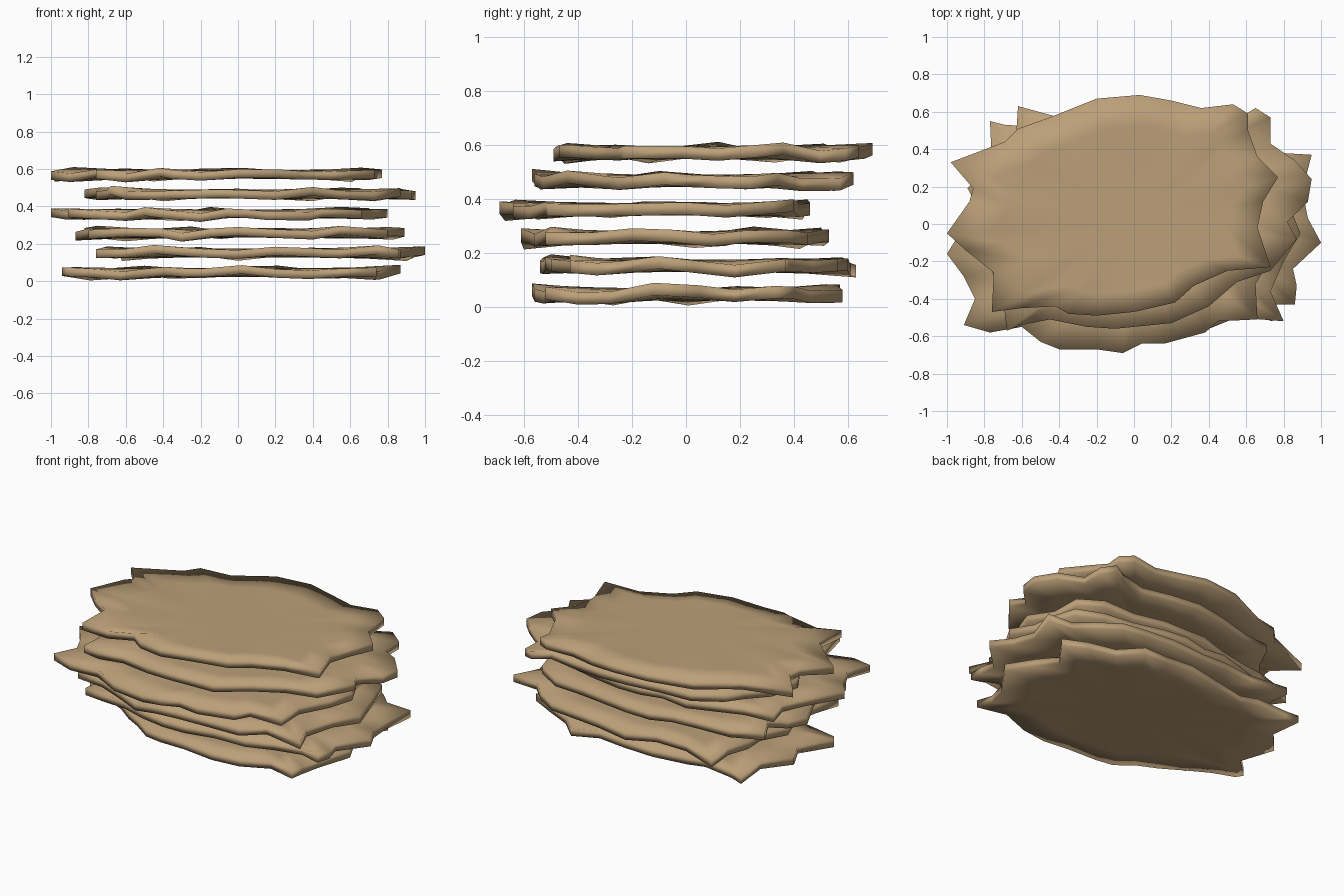
import bpy
import bmesh
import math
import random

default_cube = bpy.data.objects.get("Cube")
if default_cube:
    bpy.data.objects.remove(default_cube, do_unlink=True)

THICKNESS = 0.046
RINGS = (1.0, 0.76, 0.5, 0.25)

tan = bpy.data.materials.new("tan")
tan.use_nodes = True
colour = (0.5, 0.35, 0.19, 1.0)
tan.diffuse_color = colour
tan.node_tree.nodes["Principled BSDF"].inputs["Base Color"].default_value = colour


def rim_waves(count, rng):
    """Gentle random ups and downs around the rim, kept within a fixed range."""
    phase = rng.uniform(0, math.tau)
    waves = []
    for i in range(count):
        ripple = math.sin(9 * math.tau * i / count + phase) * 0.012
        waves.append(ripple + rng.uniform(-0.01, 0.01))
    return waves


def wavy_sheet(name, height, outline, seed):
    """A thin sheet with a ragged outline, flat in the middle and rippled at the rim."""
    rng = random.Random(seed)
    count = len(outline)
    waves = rim_waves(count, rng)
    bm = bmesh.new()

    def skin(side):
        rings = []
        for scale in RINGS:
            ring = []
            for (x, y), wave in zip(outline, waves):
                z = height + side * THICKNESS / 2 + wave * scale ** 4
                ring.append(bm.verts.new((x * scale, y * scale, z)))
            rings.append(ring)
        centre = bm.verts.new((0, 0, height + side * THICKNESS / 2))
        for i in range(count):
            j = (i + 1) % count
            for outer, inner in zip(rings, rings[1:]):
                bm.faces.new((outer[i], outer[j], inner[j], inner[i]))
            bm.faces.new((rings[-1][i], rings[-1][j], centre))
        return rings[0]

    # Upper and lower skins joined by the rim
    upper = skin(1)
    lower = skin(-1)
    for i in range(count):
        j = (i + 1) % count
        bm.faces.new((lower[i], lower[j], upper[j], upper[i]))
    bmesh.ops.recalc_face_normals(bm, faces=bm.faces[:])

    mesh = bpy.data.meshes.new(name)
    bm.to_mesh(mesh)
    bm.free()
    for polygon in mesh.polygons:
        polygon.use_smooth = True
    mesh.materials.append(tan)
    sheet = bpy.data.objects.new(name, mesh)
    bpy.context.collection.objects.link(sheet)


# Outlines run counter-clockwise from the front left corner
bottom_outline = [
    (-.91, -.18), (-.77, -.22), (-.63, -.27), (-.5, -.38), (-.39, -.45),
    (-.28, -.52), (-.17, -.54), (.02, -.57), (.21, -.56), (.38, -.53),
    (.56, -.47), (.74, -.52), (.73, -.4), (.76, -.28), (.87, -.12),
    (.78, .05), (.71, .18), (.82, .33), (.68, .4), (.52, .46),
    (.4, .58), (.22, .55), (.04, .57), (-.15, .55), (-.37, .51),
    (-.5, .52), (-.69, .53), (-.77, .55), (-.76, .34), (-.89, .19),
    (-.79, .01), (-.94, -.14)]

second_outline = [
    (-.76, -.44), (-.6, -.46), (-.45, -.5), (-.3, -.53), (-.15, -.54),
    (0, -.53), (.2, -.52), (.4, -.5), (.55, -.43), (.75, -.43),
    (.86, -.43), (.87, -.33), (.85, -.24), (1, -.1), (.93, .03),
    (.9, .18), (.95, .37), (.78, .38), (.69, .47), (.55, .56),
    (.4, .58), (.2, .6), (0, .61), (-.2, .58), (-.4, .57),
    (-.62, .63), (-.63, .48), (-.68, .35), (-.66, .2), (-.75, .05),
    (-.7, -.1), (-.72, -.27)]

third_outline = [
    (-.8, -.46), (-.6, -.5), (-.42, -.57), (-.3, -.6), (-.15, -.61),
    (0, -.61), (.2, -.58), (.4, -.56), (.55, -.5), (.8, -.52),
    (.73, -.36), (.8, -.2), (.89, -.05), (.83, .1), (.8, .22),
    (.75, .37), (.6, .45), (.4, .47), (.2, .51), (.05, .53),
    (-.1, .51), (-.25, .5), (-.4, .47), (-.6, .42), (-.82, .38),
    (-.75, .25), (-.82, .15), (-.87, .03), (-.79, -.15), (-.76, -.3)]

fourth_outline = [
    (-.91, -.54), (-.77, -.58), (-.6, -.55), (-.5, -.63), (-.4, -.67),
    (-.2, -.67), (-.06, -.69), (.04, -.64), (.16, -.64), (.38, -.58),
    (.45, -.52), (.66, -.51), (.65, -.32), (.75, -.15), (.8, 0),
    (.72, .15), (.7, .32), (.55, .4), (.35, .42), (.15, .46),
    (0, .46), (-.15, .45), (-.3, .43), (-.5, .38), (-.65, .35),
    (-.83, .31), (-.8, .18), (-.87, .05), (-1, -.16), (-.91, -.28),
    (-.85, -.4)]

fifth_outline = [
    (-.68, -.57), (-.6, -.54), (-.45, -.51), (-.25, -.55), (-.1, -.56),
    (0, -.55), (.2, -.53), (.4, -.44), (.55, -.31), (.73, -.25),
    (.87, -.08), (.82, .01), (.93, .12), (.95, .24), (.86, .34),
    (.73, .43), (.73, .57), (.65, .62), (.55, .56), (.4, .55),
    (.2, .58), (0, .59), (-.2, .56), (-.4, .52), (-.6, .47),
    (-.65, .35), (-.75, .22), (-.82, .05), (-.73, -.1), (-.76, -.25),
    (-.7, -.4)]

top_outline = [
    (-.76, -.47), (-.6, -.45), (-.42, -.44), (-.35, -.48), (-.2, -.49),
    (0, -.47), (.22, -.42), (.32, -.33), (.5, -.25), (.73, -.23),
    (.66, -.02), (.69, .12), (.77, .25), (.66, .36), (.61, .5),
    (.61, .59), (.53, .64), (.36, .62), (.2, .66), (.03, .69),
    (-.2, .67), (-.45, .57), (-.62, .51), (-.69, .44), (-.98, .33),
    (-.86, .19), (-.88, .12), (-1, -.05), (-.9, -.14), (-.75, -.26)]

# Stack the sheets from the bottom up
sheets = {
    "bottom_sheet": bottom_outline,
    "second_sheet": second_outline,
    "third_sheet": third_outline,
    "fourth_sheet": fourth_outline,
    "fifth_sheet": fifth_outline,
    "top_sheet": top_outline,
}
for level, (name, outline) in enumerate(sheets.items()):
    wavy_sheet(name, 0.046 + level * 0.105, outline, seed=level + 4)
